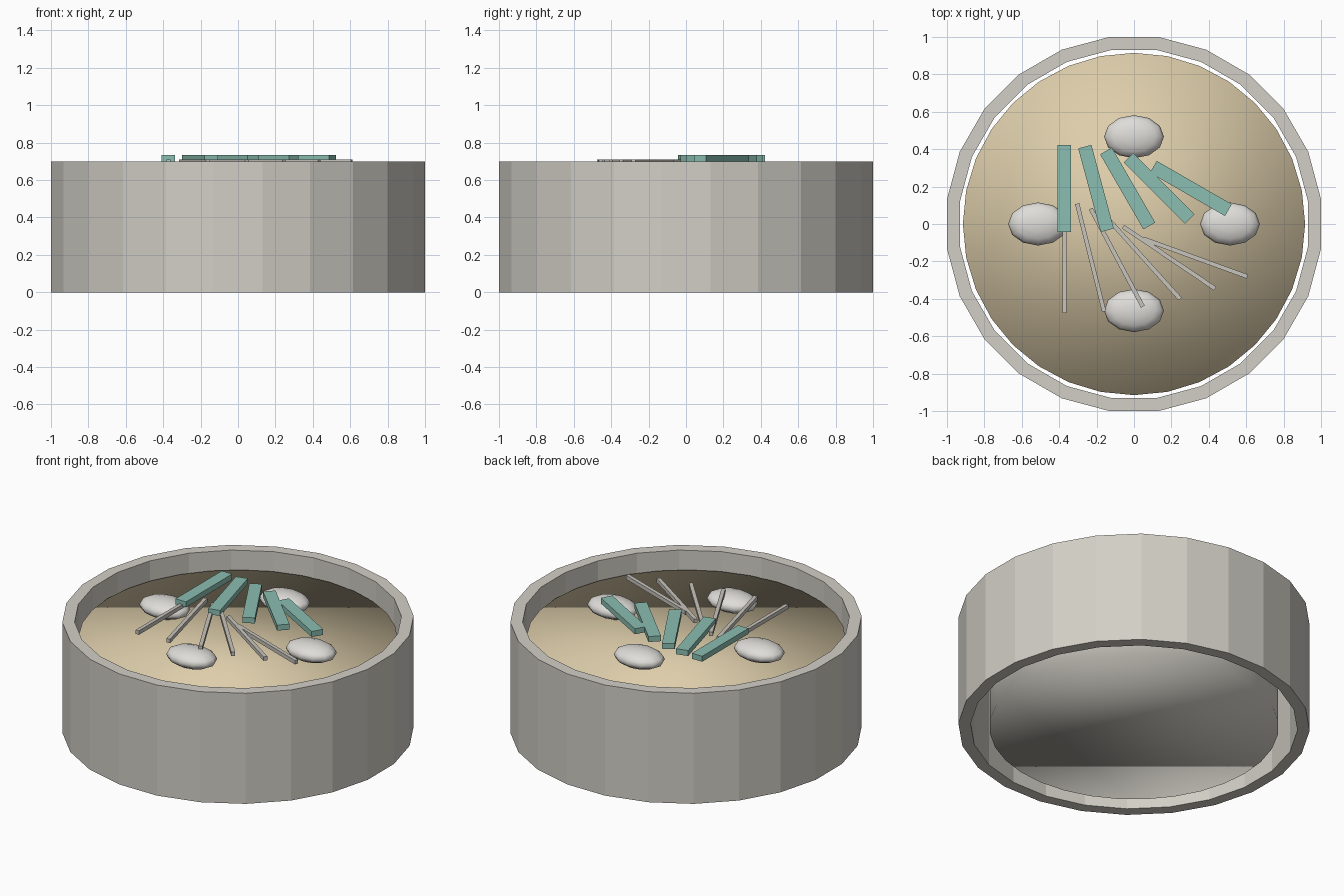
import bpy, bmesh, math
from mathutils import Matrix

if "Cube" in bpy.data.objects:
    bpy.data.objects.remove(bpy.data.objects["Cube"])


def srgb(r, g, b):
    f = lambda c: c / 12.92 if c <= 0.04045 else ((c + 0.055) / 1.055) ** 2.4
    return (f(r / 255), f(g / 255), f(b / 255), 1)


def material(name, rgb):
    m = bpy.data.materials.new(name)
    m.diffuse_color = srgb(*rgb)
    m.use_nodes = True
    m.node_tree.nodes["Principled BSDF"].inputs["Base Color"].default_value = m.diffuse_color
    return m


STONE = material("pale_stone", (210, 207, 198))
BROTH = material("tan_broth", (221, 205, 170))
EGG = material("off_white", (223, 221, 217))
TEAL = material("teal", (139, 190, 177))
STICK = material("light_grey", (201, 197, 190))


def finish(name, bm, mat, smooth=False):
    bmesh.ops.recalc_face_normals(bm, faces=bm.faces)
    me = bpy.data.meshes.new(name)
    bm.to_mesh(me)
    bm.free()
    me.materials.append(mat)
    for p in me.polygons:
        p.use_smooth = smooth
    ob = bpy.data.objects.new(name, me)
    bpy.context.collection.objects.link(ob)
    return ob


def cylinder(name, radius, z0, z1, mat):
    bm = bmesh.new()
    bmesh.ops.create_cone(bm, cap_ends=True, segments=32, radius1=radius, radius2=radius,
                          depth=z1 - z0, matrix=Matrix.Translation((0, 0, (z0 + z1) / 2)))
    return finish(name, bm, mat, True)


def bar(name, size, centre, angle, mat):
    bm = bmesh.new()
    bmesh.ops.create_cube(bm, size=1, matrix=Matrix.Translation(centre)
                          @ Matrix.Rotation(math.radians(angle), 4, 'Z')
                          @ Matrix.Diagonal((*size, 1)))
    return finish(name, bm, mat)


# Open faceted outer wall: 24 sides, rectangular section
SIDES = 24
OUTER, INNER, HEIGHT = 1.0086, 0.938, 0.7
bm = bmesh.new()
section = [(OUTER, 0), (OUTER, HEIGHT), (INNER, HEIGHT), (INNER, 0)]
rings = []
for i in range(SIDES):
    a = math.tau * (i + 0.5) / SIDES
    rings.append([bm.verts.new((r * math.cos(a), r * math.sin(a), z)) for r, z in section])
for i in range(SIDES):
    p, q = rings[i], rings[(i + 1) % SIDES]
    for j in range(4):
        k = (j + 1) % 4
        bm.faces.new((p[j], q[j], q[k], p[k]))
finish("outer_wall", bm, STONE)

# Base drum and the filling that sits on it
cylinder("base_drum", 0.83, 0.0, 0.54, STONE)
cylinder("filling", 0.915, 0.53, 0.585, BROTH)

# Four flattened eggs
for i, (x, y) in enumerate([(0, 0.467), (0, -0.463), (-0.513, 0), (0.513, 0)]):
    bm = bmesh.new()
    bmesh.ops.create_uvsphere(bm, u_segments=12, v_segments=8, radius=1,
                              matrix=Matrix.Translation((x, y, 0.64))
                              @ Matrix.Diagonal((0.16, 0.115, 0.056, 1)))
    finish(f"egg_{i + 1}", bm, EGG, True)

# Fan of broad teal slats
for i in range(5):
    bar(f"slat_{i + 1}", (0.073, 0.463, 0.035), (-0.372 + 0.169 * i, 0.19, 0.7175), 15 * i, TEAL)

# Fan of thin sticks
for i in range(6):
    bar(f"stick_{i + 1}", (0.023, 0.594, 0.025), (-0.372 + 0.14 * i, -0.18, 0.6985), 14 * i, STICK)
